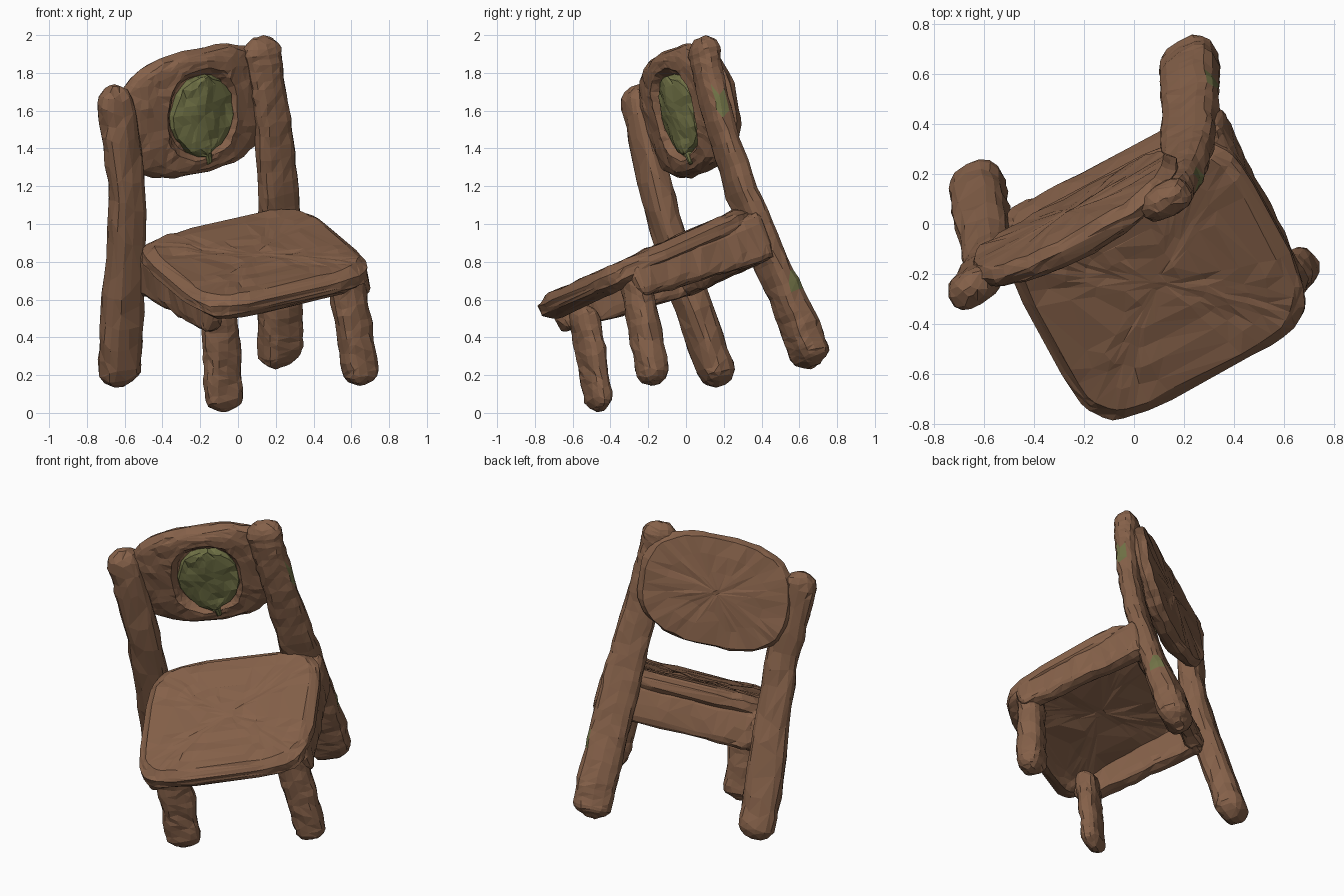
import bpy, bmesh, math
from mathutils import Vector, noise

if "Cube" in bpy.data.objects:
    bpy.data.objects.remove(bpy.data.objects["Cube"])

# Tilted chair frame: U = chair right, F = chair forward, N = chair up
U = Vector((0.866, 0.456, 0.205)).normalized()
F = Vector((0.444, -0.815, -0.37)).normalized()
N = U.cross(-F).normalized()
SEAT = Vector((0.11, -0.2, 0.86))


def local(u, w, n):
    return SEAT + U * u + F * w + N * n


def material(name, rgb):
    m = bpy.data.materials.new(name)
    m.diffuse_color = (*rgb, 1)
    m.use_nodes = True
    m.node_tree.nodes["Principled BSDF"].inputs["Base Color"].default_value = m.diffuse_color
    return m


WOOD = material("brown wood", (0.235, 0.119, 0.067))
GREEN = material("leaf green", (0.165, 0.17, 0.062))


def super_pt(a, p):
    c, s = math.cos(a), math.sin(a)
    return (math.copysign(abs(c) ** (2 / p), c), math.copysign(abs(s) ** (2 / p), s))


def skin(name, rings, mat, rough=0.011, keep=0.6, green_rule=None):
    """Bridge rings into a closed body, roughen it and decimate to carved facets."""
    bm = bmesh.new()
    loops = [[bm.verts.new(p) for p in r] for r in rings]
    k = len(loops[0])
    for a, b in zip(loops, loops[1:]):
        for i in range(k):
            j = (i + 1) % k
            bm.faces.new((a[i], a[j], b[j], b[i]))
    bm.faces.new(loops[0])
    bm.faces.new(loops[-1])
    bmesh.ops.recalc_face_normals(bm, faces=bm.faces)
    bmesh.ops.triangulate(bm, faces=bm.faces)
    for v in bm.verts:
        v.co += noise.noise_vector(v.co * 11) * rough + noise.noise_vector(v.co * 37) * rough * 0.6
    bm.normal_update()
    if green_rule:
        for f in bm.faces:
            f.material_index = int(green_rule(f.calc_center_median(), f.normal))
    me = bpy.data.meshes.new(name)
    bm.to_mesh(me)
    bm.free()
    me.materials.append(mat)
    if green_rule:
        me.materials.append(GREEN)
    ob = bpy.data.objects.new(name, me)
    bpy.context.collection.objects.link(ob)
    d = ob.modifiers.new("facets", 'DECIMATE')
    d.ratio = keep
    return ob


def limb(name, pts, axis=U, mat=WOOD, steps=26, sides=14, power=2.7, **kw):
    """Round-ended limb along points (position, half width on axis, half depth)."""
    pts = [(Vector(p), a, b) for p, a, b in pts]
    cum = [0]
    for p, q in zip(pts, pts[1:]):
        cum.append(cum[-1] + (q[0] - p[0]).length)
    total, rings = cum[-1], []
    tangent = (pts[-1][0] - pts[0][0]).normalized()
    side = (axis - tangent * axis.dot(tangent)).normalized()
    other = tangent.cross(side)
    for s in range(steps + 1):
        t = s / steps
        d = total * (t - math.sin(2 * math.pi * t) / (2 * math.pi) * 0.7)
        i = max(j for j in range(len(pts) - 1) if cum[j] <= d + 1e-9)
        f = (d - cum[i]) / (cum[i + 1] - cum[i])
        c = pts[i][0].lerp(pts[i + 1][0], f)
        a = pts[i][1] * (1 - f) + pts[i + 1][1] * f
        b = pts[i][2] * (1 - f) + pts[i + 1][2] * f
        e = min(1, min(d, total - d) / max(0.75 * a, 0.01))
        e = max(0.3, math.sqrt(max(0, 1 - (1 - e) ** 2)))
        ring = []
        for k in range(sides):
            x, y = super_pt(2 * math.pi * (k + 0.5) / sides, power)
            ring.append(c + side * x * a * e + other * y * b * e)
        rings.append(ring)
    return skin(name, rings, mat, **kw)


def slab(name, centre, ax, ay, profile, power, mat=WOOD, sides=44, sub=3, warp=None, **kw):
    """Plate whose profile lists (half width, half height, depth) rings, front to back."""
    az = ax.cross(ay).normalized()
    rings = []
    for i, (p, q) in enumerate(zip(profile, profile[1:])):
        for s in range(sub + (i == len(profile) - 2)):
            a, b, n = [x + (y - x) * s / sub for x, y in zip(p, q)]
            ring = []
            for k in range(sides):
                x, y = super_pt(2 * math.pi * (k + 0.5) / sides, power)
                u, v, h = x * a, y * b, n
                if warp:
                    u, v, h = warp(u, v, h)
                ring.append(centre + ax * u + ay * v + az * h)
            rings.append(ring)
    return skin(name, rings, mat, **kw)


def moss(c, n):
    """Two small green flecks on the outer side of the right post."""
    upper = 0.14 < c.y < 0.21 and 1.58 < c.z < 1.73
    lower = 0.54 < c.y < 0.61 and 0.65 < c.z < 0.74
    return n.dot(U) > 0.75 and (upper or lower)


# Back posts, which run down into the rear legs
limb("left_back_post", [
    ((-0.655, -0.27, 1.73), 0.10, 0.075), ((-0.645, -0.255, 1.62), 0.10, 0.075),
    ((-0.585, -0.165, 1.2), 0.10, 0.075), ((-0.59, -0.08, 0.9), 0.10, 0.08),
    ((-0.615, 0.06, 0.5), 0.115, 0.085), ((-0.635, 0.185, 0.145), 0.115, 0.09)])
limb("right_back_post", [
    ((0.115, 0.075, 1.985), 0.115, 0.07), ((0.14, 0.11, 1.83), 0.10, 0.07),
    ((0.185, 0.18, 1.52), 0.10, 0.062), ((0.215, 0.29, 1.18), 0.115, 0.062),
    ((0.225, 0.45, 0.8), 0.12, 0.07), ((0.225, 0.605, 0.45), 0.12, 0.09),
    ((0.22, 0.68, 0.25), 0.12, 0.09)], steps=44, keep=0.85, green_rule=moss)

# Front legs
limb("front_left_leg", [
    ((-0.10, -0.56, 0.58), 0.105, 0.07), ((-0.085, -0.51, 0.35), 0.105, 0.06),
    ((-0.075, -0.455, 0.01), 0.105, 0.055)])
limb("front_right_leg", [
    ((0.56, -0.28, 0.76), 0.10, 0.07), ((0.62, -0.21, 0.4), 0.095, 0.08),
    ((0.66, -0.165, 0.15), 0.092, 0.08)])

# Seat with a hollow underside
slab("seat", local(-0.035, 0.025, 0.008), U, -F, [
    (0.03, 0.03, -0.008), (0.25, 0.22, -0.004), (0.48, 0.435, 0.0), (0.53, 0.485, -0.04),
    (0.53, 0.485, -0.09), (0.47, 0.43, -0.14), (0.41, 0.36, -0.1), (0.03, 0.03, -0.085)],
    5, rough=0.012)

# Rails under the seat
for label, u in (("left", -0.475), ("right", 0.43)):
    limb(label + "_rail", [(local(u, -0.44, -0.18), 0.055, 0.135),
                           (local(u, -0.1, -0.16), 0.055, 0.115),
                           (local(u, 0.4, -0.125), 0.055, 0.085)], power=4)
limb("back_rail", [(local(-0.52, -0.39, -0.19), 0.12, 0.055),
                   (local(0.48, -0.39, -0.19), 0.12, 0.055)], axis=N, power=4)

# Backrest panel with an oval recess
V = Vector((0, -0.24, 0.97))
V = (V - U * V.dot(U) * 0.5).normalized()
PANEL = Vector((-0.22, -0.005, 1.595))


def panel_bow(u, v, h):
    return u, v, h - 0.12 * u * u


slab("backrest_panel", PANEL, U, V, [
    (0.02, 0.02, 0.025), (0.175, 0.205, 0.025), (0.21, 0.245, 0.07), (0.33, 0.30, 0.06),
    (0.45, 0.325, 0.035), (0.475, 0.345, -0.01), (0.44, 0.325, -0.055), (0.02, 0.02, -0.075)],
    2.6, rough=0.012, warp=panel_bow)


# Leaf emblem: broad middle, pointed tip, raised midrib
def leaf_shape(u, v, h):
    if v < 0:
        u *= 1 - 0.3 * (v / 0.21) ** 2
    ridge = 0.03 * max(0, 1 - abs(u) / 0.17) if h > 0.03 else 0
    return u, v, h + ridge


FRONT = U.cross(V).normalized()
LEAF = PANEL + U * 0.012 + V * -0.015
slab("leaf", LEAF, U, V, [
    (0.005, 0.2, 0.06), (0.09, 0.205, 0.06), (0.18, 0.215, 0.05), (0.19, 0.222, 0.015)],
    2.0, GREEN, sides=24, sub=2, warp=leaf_shape, rough=0.018, keep=0.75)
limb("leaf_stem", [(LEAF + V * -0.17 + FRONT * 0.055, 0.02, 0.02),
                   (LEAF + V * -0.265 + U * 0.025 + FRONT * 0.065, 0.018, 0.018)],
     mat=GREEN, steps=6, sides=8)
